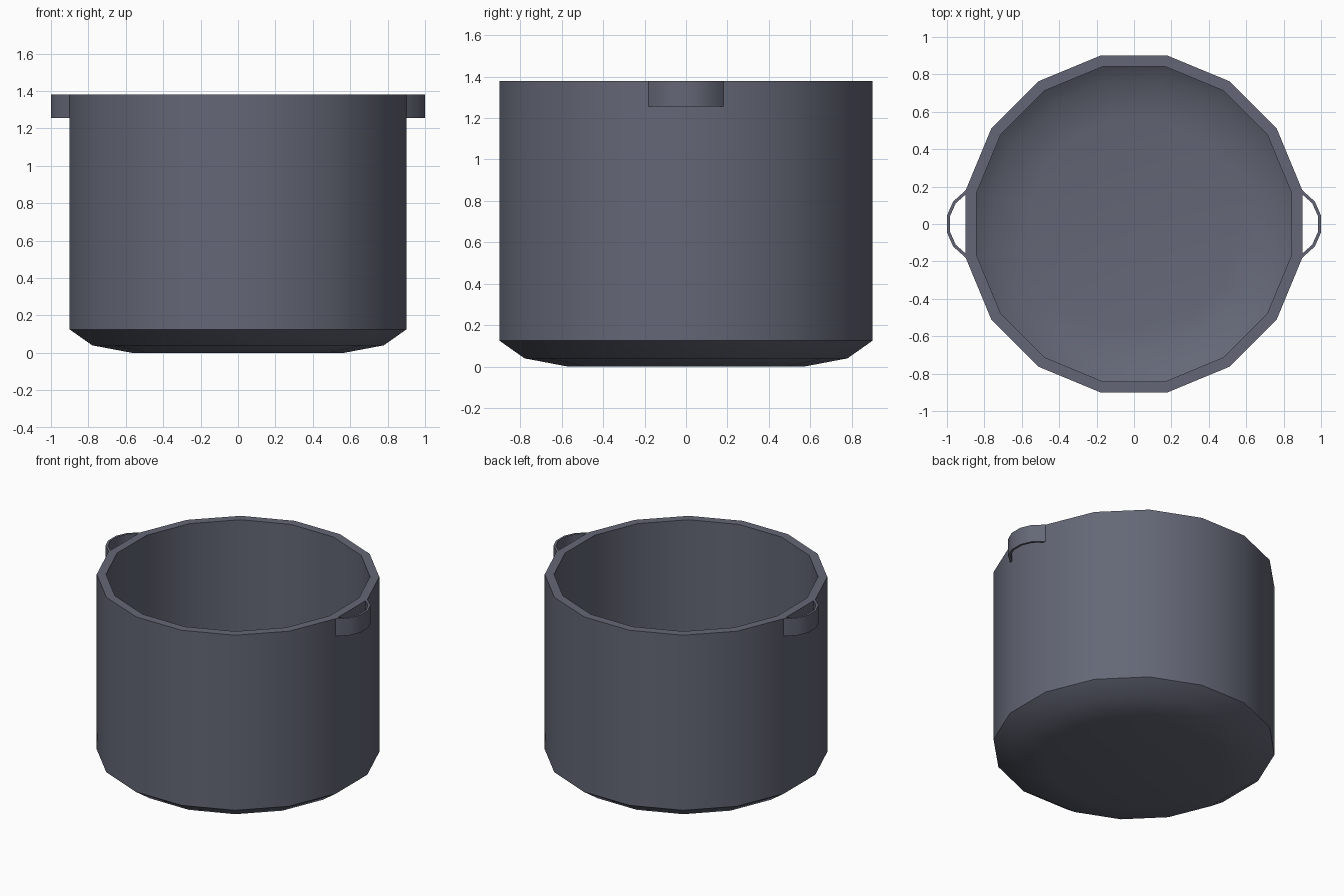
import bpy, bmesh, math

if "Cube" in bpy.data.objects:
    bpy.data.objects.remove(bpy.data.objects["Cube"])

metal = bpy.data.materials.new("dark blue grey metal")
metal.diffuse_color = (0.127, 0.136, 0.181, 1)
metal.use_nodes = True
metal.node_tree.nodes["Principled BSDF"].inputs["Base Color"].default_value = metal.diffuse_color


def make_object(name, bm):
    bmesh.ops.recalc_face_normals(bm, faces=bm.faces)
    mesh = bpy.data.meshes.new(name)
    bm.to_mesh(mesh)
    bm.free()
    ob = bpy.data.objects.new(name, mesh)
    bpy.context.collection.objects.link(ob)
    mesh.materials.append(metal)
    bpy.ops.object.select_all(action='DESELECT')
    ob.select_set(True)
    bpy.context.view_layer.objects.active = ob
    bpy.ops.object.shade_smooth_by_angle(angle=math.radians(32))
    return ob


# Pot body: 16-sided lathe, outside from the base up, then down the inside
SIDES = 16
TOP = 1.38
profile = [(0.58, 0.0), (0.795, 0.04), (0.918, 0.125), (0.918, TOP),
           (0.858, TOP), (0.858, 0.155), (0.77, 0.095), (0.57, 0.06)]
bm = bmesh.new()
rings = []
for r, z in profile:
    ring = []
    for i in range(SIDES):
        a = 2 * math.pi * (i + 0.5) / SIDES
        ring.append(bm.verts.new((r * math.cos(a), r * math.sin(a), z)))
    rings.append(ring)
for lo, hi in zip(rings, rings[1:]):
    for i in range(SIDES):
        j = (i + 1) % SIDES
        bm.faces.new((lo[i], lo[j], hi[j], hi[i]))
bm.faces.new(rings[0])
bm.faces.new(rings[-1])
make_object("pot_body", bm)

# Loop handles: thin curved bands on both sides, level with the rim
outer = [(0.90, 0.18), (0.967, 0.12), (1.0, 0.045)]
inner = [(0.90, 0.158), (0.953, 0.111), (0.984, 0.041)]


def full(half):
    return half + [(x, -y) for x, y in reversed(half)]


for side, name in ((1, "right_handle"), (-1, "left_handle")):
    bm = bmesh.new()
    loops = []
    for path, z in ((outer, 1.255), (outer, TOP), (inner, TOP), (inner, 1.255)):
        loops.append([bm.verts.new((side * x, y, z)) for x, y in full(path)])
    for k in range(4):
        a, b = loops[k], loops[(k + 1) % 4]
        for i in range(len(a) - 1):
            bm.faces.new((a[i], a[i + 1], b[i + 1], b[i]))
    make_object(name, bm)
